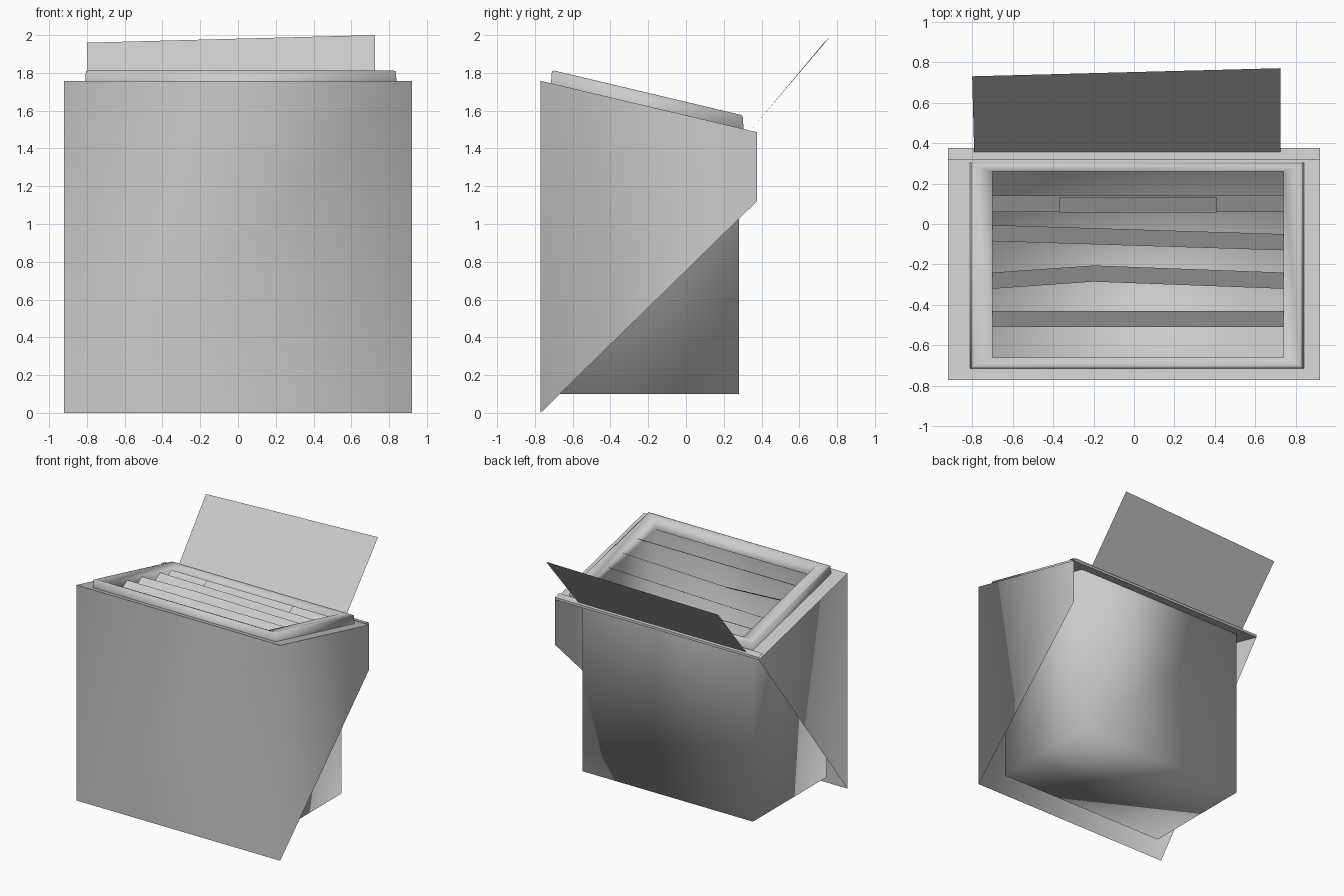
import bpy

if "Cube" in bpy.data.objects:
    bpy.data.objects.remove(bpy.data.objects["Cube"])


def slope(y, off=0.0):
    """Height of the tilted top plane at depth y."""
    return 1.758 - 0.237 * (y + 0.77) + off


def make(name, verts, faces, smooth=False):
    me = bpy.data.meshes.new(name)
    me.from_pydata(verts, [], faces)
    me.polygons.foreach_set("use_smooth", [smooth] * len(me.polygons))
    me.update()
    ob = bpy.data.objects.new(name, me)
    bpy.context.collection.objects.link(ob)
    return ob


def rect(x0, x1, y0, y1, off):
    """Rectangle lying parallel to the tilted top plane."""
    return [(x, y, slope(y, off)) for x, y in
            ((x0, y0), (x1, y0), (x1, y1), (x0, y1))]


def bands(name, loops, smooth=True):
    """Bridge successive four-sided loops."""
    verts = [v for loop in loops for v in loop]
    faces = []
    for k in range(len(loops) - 1):
        for i in range(4):
            j = (i + 1) % 4
            faces.append((4 * k + i, 4 * k + j, 4 * k + 4 + j, 4 * k + 4 + i))
    return make(name, verts, faces, smooth)


# Outer shell: front panel, cut right cheek, triangular left cheek
W, F, B = 0.92, -0.77, 0.375
shell = [(-W, F, 0), (W, F, 0), (W, F, slope(F)), (-W, F, slope(F)),
         (W, B, 1.12), (W, B, slope(B)), (-W, B, slope(B))]
make("outer_shell", shell, [(0, 1, 2, 3), (1, 4, 5, 2), (0, 3, 6)], True)

# Flat rim joining shell and raised frame
bands("top_rim", [rect(-W, W, F, B, 0), rect(-0.72, 0.76, -0.68, 0.28, 0)], False)

# Back lip under the lid
lip = [(x, B, slope(B, o)) for o in (0, 0.02) for x in (-W, W)]
lip += [(x, 0.32, slope(0.32, 0.02)) for x in (-W, W)]
make("back_lip", lip, [(0, 1, 3, 2), (2, 3, 5, 4)])

# Inner tank, open at the top
tx0, tx1, ty0, ty1 = -0.80, 0.74, -0.67, 0.28
floor = [(tx0, ty0, 0.1), (tx1, ty0, 0.1), (tx1, ty1, 0.1), (tx0, ty1, 0.1)]
top = rect(tx0, tx1, ty0, ty1, 0)
make("inner_tank", floor + top,
     [(3, 2, 1, 0)] + [(i, (i + 1) % 4, (i + 1) % 4 + 4, i + 4) for i in range(4)], True)

# Raised frame around the opening
bands("top_frame", [rect(-0.81, 0.84, -0.715, 0.305, 0),
                    rect(-0.805, 0.835, -0.71, 0.30, 0.066),
                    rect(-0.79, 0.82, -0.70, 0.29, 0.071),
                    rect(-0.70, 0.74, -0.66, 0.26, 0.060),
                    rect(-0.70, 0.74, -0.66, 0.26, -0.02)])


# Slats: each is a list of (x, back edge y), leaning down to the front
def slat(name, pts, depth=0.08, drop=0.05, off=0.05):
    verts = []
    for x, y in pts:
        z = slope(y, off)
        verts += [(x, y, z), (x, y - depth, z - drop)]
    faces = [(2 * i, 2 * i + 1, 2 * i + 3, 2 * i + 2) for i in range(len(pts) - 1)]
    make(name, verts, faces)


L, R = -0.70, 0.74
slat("slat_back", [(L, 0.14), (R, 0.14)])
slat("slat_skewed", [(L, -0.005), (R, -0.05)])
slat("slat_bent", [(L, -0.24), (-0.2, -0.205), (R, -0.24)])
slat("slat_front", [(L, -0.43), (R, -0.43)])

# Small plate resting on the back slat
slat("slat_plate", [(-0.37, 0.13), (0.41, 0.13)], 0.072, 0.045, 0.054)

# Open lid, slightly uneven along its free edge
make("lid", [(-0.79, 0.35, 1.505), (0.725, 0.35, 1.505),
             (0.725, 0.77, 2.0), (-0.80, 0.73, 1.96)], [(0, 1, 2, 3)])
